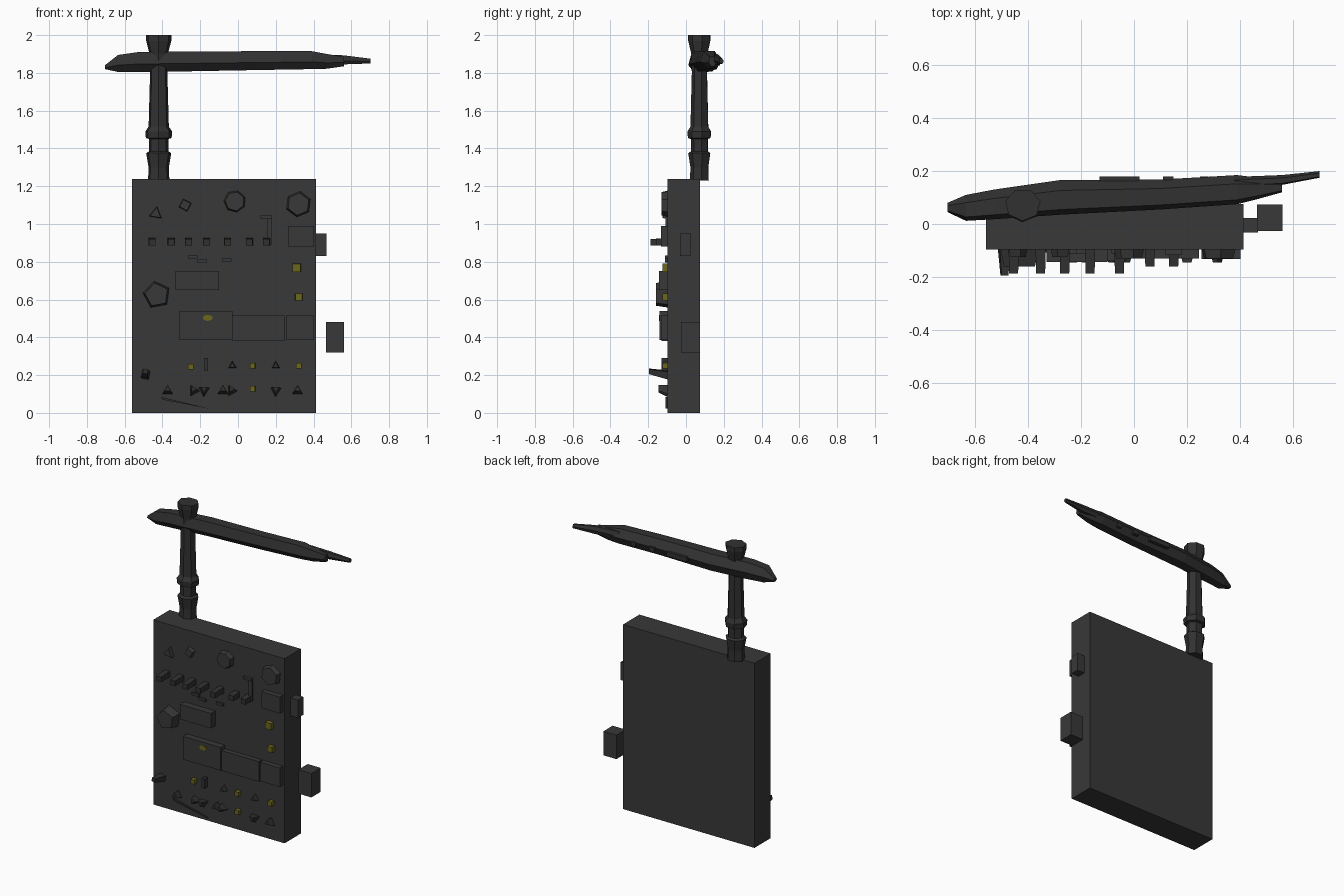
import bpy, bmesh, math
from mathutils import Matrix, Vector


def material(name, c):
    m = bpy.data.materials.new(name)
    m.diffuse_color = (*c, 1)
    return m


PANEL = material("dark_grey", (0.04, 0.04, 0.04))
METAL = material("darker_grey", (0.031, 0.031, 0.031))
YELLOW = material("dull_yellow", (0.15, 0.135, 0.012))
FACE = -0.097  # y of the panel front


def finish(name, bm, mat):
    bmesh.ops.recalc_face_normals(bm, faces=bm.faces)
    me = bpy.data.meshes.new(name)
    bm.to_mesh(me)
    bm.free()
    me.materials.append(mat)
    ob = bpy.data.objects.new(name, me)
    bpy.context.collection.objects.link(ob)
    return ob


def loft(name, rings, mat):
    bm = bmesh.new()
    loops = [[bm.verts.new(p) for p in ring] for ring in rings]
    n = len(loops[0])
    for a, b in zip(loops, loops[1:]):
        for i in range(n):
            j = (i + 1) % n
            bm.faces.new((a[i], a[j], b[j], b[i]))
    bm.faces.new(loops[0])
    bm.faces.new(loops[-1])
    return finish(name, bm, mat)


def box(name, x0, x1, y0, y1, z0, z1, mat=PANEL):
    rings = [[(x0, y, z0), (x1, y, z0), (x1, y, z1), (x0, y, z1)] for y in (y0, y1)]
    return loft(name, rings, mat)


def knob(name, x, z, r, sides, front, turn=0.0, taper=0.85, mat=PANEL, drop=0.0, squash=1.0):
    """Faceted control standing out of the panel front."""
    rings = []
    for y, s, dz in ((FACE + 0.005, 1, 0), (front, taper, drop)):
        rings.append([(x + r * s * math.cos(turn + math.tau * i / sides), y,
                       z + dz + r * s * squash * math.sin(turn + math.tau * i / sides))
                      for i in range(sides)])
    return loft(name, rings, mat)


# Cabinet
box("cabinet", -0.56, 0.413, FACE, 0.075, 0, 1.237)

# Side handle and counterweight block
box("side_handle", 0.41, 0.468, -0.033, 0.023, 0.83, 0.95)
box("side_block", 0.465, 0.562, -0.026, 0.073, 0.32, 0.48)

# Mast: faceted post with two collars and a flared top
mast = [(1.23, 0.058), (1.30, 0.055), (1.375, 0.068), (1.385, 0.052), (1.45, 0.052), (1.455, 0.070),
        (1.49, 0.073), (1.515, 0.055), (1.80, 0.047), (1.90, 0.050), (1.97, 0.068), (2.0, 0.068)]
loft("mast", [[(-0.42 + r * math.cos(math.tau * i / 7 + 0.2),
                0.073 + 0.9 * r * math.sin(math.tau * i / 7 + 0.2), z)
               for i in range(7)] for z, r in mast], METAL)

# Boom: tapering arm from hexagonal stations (x, y0, y1, z0, z1)
boom = [(-0.705, 0.045, 0.08, 1.82, 1.84), (-0.635, 0.012, 0.11, 1.805, 1.895),
        (-0.53, 0.018, 0.13, 1.805, 1.91), (-0.28, 0.035, 0.166, 1.808, 1.913),
        (0.10, 0.055, 0.168, 1.815, 1.915), (0.39, 0.075, 0.185, 1.82, 1.915),
        (0.47, 0.095, 0.175, 1.822, 1.90), (0.56, 0.12, 0.16, 1.835, 1.885)]


def hexagon(x, y0, y1, z0, z1):
    h, w = z1 - z0, y1 - y0
    return [(x, y0, z0 + .4 * h), (x, y0 + .3 * w, z0), (x, y1 - .2 * w, z0),
            (x, y1, z0 + .5 * h), (x, y1 - .3 * w, z1), (x, y0 + .15 * w, z1)]


loft("boom", [hexagon(*s) for s in boom], METAL)
loft("boom_tip", [hexagon(0.38, 0.14, 0.178, 1.85, 1.90), hexagon(0.56, 0.148, 0.185, 1.845, 1.893),
                  hexagon(0.702, 0.175, 0.2, 1.85, 1.875)], METAL)
for x0, x1 in ((-0.13, 0.02), (0.11, 0.15), (0.25, 0.28)):
    box("boom_clip", x0, x1, 0.13, 0.18, 1.84, 1.87, METAL)

# Large dials
for x, z, r, n, turn, front in ((-0.435, 1.055, 0.04, 3, 1.4, -0.125), (-0.28, 1.1, 0.036, 4, 0.3, -0.125),
                                (-0.017, 1.12, 0.06, 7, 0.4, -0.13), (0.32, 1.105, 0.07, 6, 0.4, -0.13),
                                (-0.43, 0.625, 0.075, 5, 0.5, -0.16)):
    knob("dial", x, z, r, n, front, turn)

# Displays and plates
box("display_box", -0.33, -0.10, -0.143, FACE + .005, 0.65, 0.75)
box("upper_right_box", 0.265, 0.402, -0.132, FACE + .005, 0.88, 0.99)
box("long_display", -0.31, -0.03, -0.14, FACE + .005, 0.385, 0.54)
box("long_plate", -0.03, 0.245, -0.13, FACE + .005, 0.38, 0.515)
box("lower_right_box", 0.255, 0.402, -0.132, FACE + .005, 0.388, 0.515)
knob("display_lamp", -0.16, 0.503, 0.027, 8, -0.144, 0, 1, YELLOW, squash=0.6)

# Lever row
for i, x in enumerate((-0.455, -0.353, -0.262, -0.166, -0.055, 0.06, 0.15)):
    front = -0.187 if i < 5 else -0.16
    knob("lever", x, 0.907, 0.027, 4, front, math.pi / 4, 0.9, METAL, -0.004)
box("indicator_stem", 0.155, 0.178, -0.108, FACE + .005, 0.89, 1.03)
box("indicator_bar", 0.12, 0.18, -0.118, FACE + .005, 1.03, 1.045)
for x, z in ((-0.24, 0.825), (-0.19, 0.805), (-0.06, 0.81)):
    box("small_tab", x - 0.025, x + 0.025, -0.112, FACE + .005, z - 0.008, z + 0.008)

# Yellow buttons
for x, z, r in ((0.31, 0.768, 0.032), (0.322, 0.614, 0.027), (-0.25, 0.245, 0.021),
                (0.077, 0.25, 0.021), (0.322, 0.25, 0.021), (0.077, 0.127, 0.021)):
    knob("yellow_button", x, z, r, 4, -0.125, math.pi / 4, 0.95, YELLOW)

# Switch rows near the bottom
box("slide_switch", -0.18, -0.158, -0.13, FACE + .005, 0.225, 0.29, METAL)
knob("long_switch", -0.49, 0.2, 0.03, 4, -0.195, 0.6, 0.6, METAL, 0.02)
for x in (-0.03, 0.2):
    knob("upper_switch", x, 0.25, 0.026, 3, -0.13, 1.6, 0.7, METAL)
for i, x in enumerate((-0.373, -0.235, -0.18, -0.08, -0.035, 0.2, 0.315)):
    knob("lower_switch", x, 0.115, 0.033, 3, -0.145, 1.57 + 0.5 * (i % 3), 0.6, METAL, 0.012)

# Thin sliver along the bottom edge
loft("bottom_cable", [[(-0.41, y, 0.085), (-0.15, y, 0.022), (-0.40, y, 0.07)]
                      for y in (FACE + .003, -0.108)], METAL)
